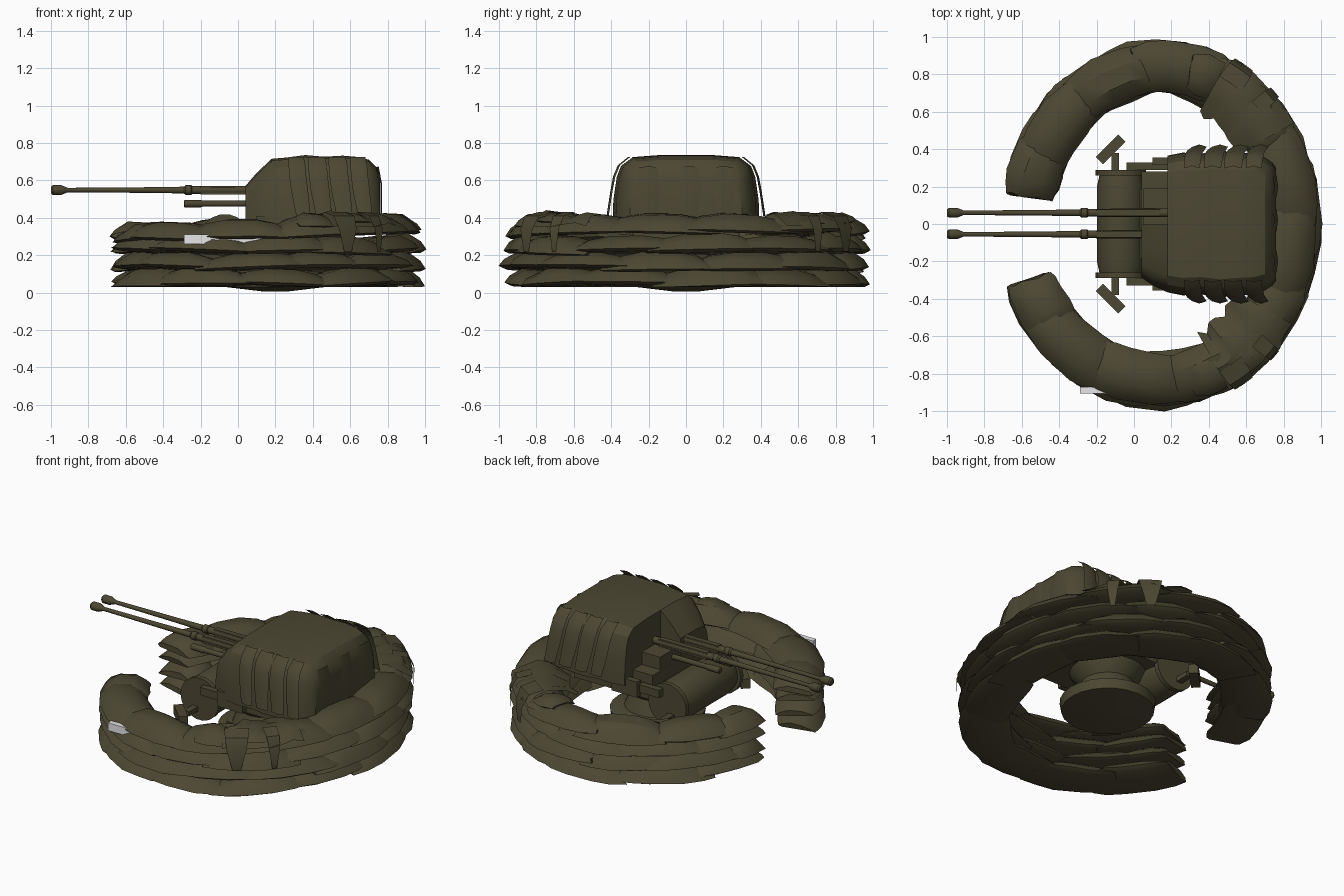
import bpy, bmesh, math, random
from mathutils import Vector, Matrix

random.seed(7)
if "Cube" in bpy.data.objects:
    bpy.data.objects.remove(bpy.data.objects["Cube"])


def material(name, rgb):
    m = bpy.data.materials.new(name)
    m.use_nodes = True
    m.diffuse_color = (*rgb, 1)
    m.node_tree.nodes["Principled BSDF"].inputs["Base Color"].default_value = (*rgb, 1)
    return m


OLIVE = material("olive drab", (0.073, 0.063, 0.032))
GREY = material("pale grey", (0.8, 0.8, 0.8))


def finish(bm, name, mat=OLIVE, angle=35, closed=True):
    if closed:
        bmesh.ops.recalc_face_normals(bm, faces=bm.faces)
    me = bpy.data.meshes.new(name)
    bm.to_mesh(me)
    bm.free()
    me.materials.append(mat)
    ob = bpy.data.objects.new(name, me)
    bpy.context.collection.objects.link(ob)
    bpy.ops.object.select_all(action="DESELECT")
    ob.select_set(True)
    bpy.context.view_layer.objects.active = ob
    bpy.ops.object.shade_smooth_by_angle(angle=math.radians(angle))


def loft(bm, rings, closed=True):
    """Skin a list of point rows; closed rows also get end caps."""
    rows = [[bm.verts.new(p) for p in r] for r in rings]
    n = len(rows[0])
    for a, b in zip(rows, rows[1:]):
        for j in range(n if closed else n - 1):
            k = (j + 1) % n
            bm.faces.new((a[j], a[k], b[k], b[j]))
    if closed:
        bm.faces.new(rows[0][::-1])
        bm.faces.new(rows[-1])


def lathe(name, axis, origin, profile, sides=12):
    """Turn (distance, radius) pairs round an axis."""
    rot = Vector((0, 0, 1)).rotation_difference(Vector(axis)).to_matrix()
    bm = bmesh.new()
    rings = []
    for d, r in profile:
        ring = [Vector((r * math.cos(i * math.tau / sides), r * math.sin(i * math.tau / sides), d))
                for i in range(sides)]
        rings.append([rot @ p + Vector(origin) for p in ring])
    loft(bm, rings)
    finish(bm, name)


def box(name, loc, size, turn=0, mat=OLIVE):
    bm = bmesh.new()
    m = Matrix.Translation(loc) @ Matrix.Rotation(turn, 4, "Z") @ Matrix.Diagonal((*size, 1))
    bmesh.ops.create_cube(bm, size=1, matrix=m)
    finish(bm, name, mat)


# Oval path of the emplacement wall, longer toward its open end
CX, B = 0.15, 0.84


def wall_point(t, off, z):
    c, s = math.cos(t), math.sin(t)
    a = 0.70 if c > 0 else 0.72 if s > 0 else 0.77
    n = Vector((c / a, s / B, 0)).normalized()
    return Vector((CX + a * c, B * s, z)) + n * off


# Sandbag: domed, flat-bottomed section swept along the oval, pinched at its ends
SECTION = [(-1, 0.06), (-0.8, 0.5), (-0.35, 0.95), (0.35, 0.95), (0.8, 0.5), (1, 0.06),
           (0.8, -0.1), (-0.8, -0.1)]
PINCH = [(0, 0.84, 0.35), (0.15, 0.96, 0.78), (0.35, 1.02, 1.0),
         (0.65, 1.02, 1.0), (0.85, 0.96, 0.78), (1, 0.84, 0.35)]


def sandbag(bm, t0, t1, z, half, height):
    shift = random.uniform(-0.014, 0.014)
    lean = random.uniform(-0.014, 0.014)
    slope = random.uniform(-0.025, 0.03)
    puff = random.uniform(0.92, 1.12) * height
    rings = []
    for f, w, h in PINCH:
        wob = random.uniform(0.95, 1.06)
        rings.append([wall_point(t0 + (t1 - t0) * f + random.uniform(-0.012, 0.012),
                                 shift + u * half * w * wob,
                                 max(0.03, z + v * puff * h + u * lean + slope * (f - 0.5)))
                      for u, v in SECTION])
    loft(bm, rings)


START, END = math.radians(-159), math.radians(170)
for layer in range(4):
    bm = bmesh.new()
    count = 11
    step = (END - START) / count
    for i in range(count + 1):
        a = START + step * (i - 0.5 * (layer % 2)) - random.uniform(0.02, 0.1)
        b = a + step + random.uniform(0.12, 0.2)
        a, b = max(a, START), min(b, END)
        if b - a > 0.15:
            rise = 0.028 * math.cos((a + b) / 2) if layer == 3 else 0
            sandbag(bm, a, b, 0.042 + 0.088 * layer + rise, 0.14, 0.092)
    finish(bm, f"sandbag_layer_{layer + 1}", angle=32)

# Loose bags on top of the rear shoulders
bm = bmesh.new()
for s in (1, -1):
    for mid, half in ((38, 0.1), (52, 0.12), (70, 0.11)):
        t = s * math.radians(mid)
        sandbag(bm, t - 0.13, t + 0.13, 0.365, half, 0.055)
finish(bm, "top_sandbags", angle=32)

# Crumpled netting over the shoulders with hanging strips
for s, side in ((1, "left"), (-1, "right")):
    bm = bmesh.new()
    rows = []
    for k in range(8):
        t = s * math.radians(34 + 4.5 * k)
        rows.append([wall_point(t, o + random.uniform(-0.025, 0.025), z + random.uniform(-0.015, 0.016))
                     for o, z in ((-0.2, 0.36), (-0.1, 0.41), (0, 0.425), (0.08, 0.405), (0.13, 0.36))])
    loft(bm, rows, closed=False)
    for mid, wide in ((60, 4.5), (46, 2.5)):
        rows = []
        for o, z, f in ((0.03, 0.43, 1.2), (0.12, 0.41, 1), (0.155, 0.34, 0.8), (0.155, 0.22, 0.35)):
            rows.append([wall_point(s * math.radians(mid + e * wide * f), o, z) for e in (-1, 0, 1)])
        loft(bm, rows, closed=False)
    finish(bm, f"netting_{side}", closed=False)

# Pale board showing between the bags
box("wall_board", (0, -0.888, 0.285), (0.58, 0.035, 0.05), mat=GREY)

# Pedestal and turntable
lathe("base_disc", (0, 0, 1), (0.2, 0, 0),
      [(0.005, 0.06), (0.03, 0.27), (0.09, 0.28), (0.11, 0.24)], 24)
lathe("pedestal", (0, 0, 1), (0.2, 0, 0), [(0.1, 0.2), (0.2, 0.16), (0.3, 0.24), (0.36, 0.25)], 20)
box("gun_cradle", (0.32, 0, 0.36), (0.56, 0.56, 0.16))
box("gun_mount", (0.12, 0.09, 0.47), (0.14, 0.2, 0.1))

# Tarpaulin-covered turret: arched half sections along x, set back on the left of the guns
ARCH = [(1.06, 0), (1.05, 0.35), (1.0, 0.7), (0.94, 0.86), (0.8, 0.97), (0.4, 1), (0, 1), (0, 0)]
STATIONS = [(0.04, 0.27, 0.57), (0.1, 0.31, 0.64), (0.18, 0.345, 0.715), (0.26, 0.36, 0.722),
            (0.36, 0.355, 0.735), (0.46, 0.37, 0.726), (0.56, 0.36, 0.732), (0.64, 0.355, 0.725),
            (0.70, 0.335, 0.71), (0.74, 0.31, 0.67), (0.76, 0.285, 0.60)]
LOW = 0.37
for s, first, side in ((1, 2, "left"), (-1, 0, "right")):
    bm = bmesh.new()
    loft(bm, [[(x, s * w * u, LOW + (h - LOW) * v) for u, v in ARCH] for x, w, h in STATIONS[first:]])
    finish(bm, f"turret_cover_{side}", angle=30)

# Slit flaps along both sides of the cover
for s, side in ((1, "left"), (-1, "right")):
    bm = bmesh.new()
    for x, wide in ((0.31, 0.09), (0.42, 0.1), (0.53, 0.1), (0.64, 0.09)):
        rows = []
        for y, z, f, lean in ((0.31, 0.725, 0.9, 0), (0.365, 0.68, 1, 0.005), (0.39, 0.62, 1, 0.01),
                              (0.405, 0.54, 1, 0.02), (0.425, 0.41, 0.85, 0.04)):
            rows.append([(x + lean + e * wide / 2 * f, s * (y - 0.012 * abs(e)), z) for e in (-1, 0, 1)])
        loft(bm, rows, closed=False)
    finish(bm, f"cover_flaps_{side}", closed=False)

# Raised folds across the rear panel
for y in (-0.2, 0.02, 0.2):
    bm = bmesh.new()
    loft(bm, [[(0.74, y - 0.05, 0.67), (0.752, y, 0.675), (0.74, y + 0.05, 0.67)],
              [(0.762, y - 0.06, 0.58), (0.77, y, 0.58), (0.762, y + 0.06, 0.58)],
              [(0.762, y - 0.03, 0.4), (0.77, y, 0.4), (0.762, y + 0.04, 0.4)]], closed=False)
    finish(bm, "rear_fold", closed=False)

# Cross drum ahead of the turret, with end flanges
lathe("front_drum", (0, 1, 0), (-0.07, 0, 0.285),
      [(-0.29, 0.1), (-0.29, 0.135), (-0.26, 0.135), (-0.26, 0.115), (-0.2, 0.128), (0.2, 0.128),
       (0.26, 0.115), (0.26, 0.135), (0.29, 0.135), (0.29, 0.1)], 18)

# Side brackets, rails and angled sight plates
for s, side in ((1, "left"), (-1, "right")):
    box(f"side_rail_{side}", (0.09, s * 0.31, 0.36), (0.26, 0.04, 0.05))
    box(f"side_frame_{side}", (0.19, s * 0.335, 0.36), (0.18, 0.04, 0.1))
    box(f"drum_arm_{side}", (-0.1, s * 0.33, 0.22), (0.04, 0.1, 0.03))
    box(f"sight_plate_{side}", (-0.125, s * 0.4, 0.21), (0.17, 0.055, 0.06), turn=s * math.radians(45))

# Twin guns: barrel with flared muzzle, sleeve, and recoil tube beneath
for y, side in ((0.06, "left"), (-0.055, "right")):
    lathe(f"barrel_{side}", (1, 0, 0), (0, y, 0.548),
          [(-1, 0.018), (-0.99, 0.026), (-0.945, 0.026), (-0.92, 0.016), (-0.91, 0.012),
           (-0.5, 0.015), (-0.29, 0.018), (-0.28, 0.026), (-0.25, 0.026), (-0.245, 0.021), (0.2, 0.023)])
    box(f"gun_sleeve_{side}", (-0.03, y, 0.548), (0.34, 0.034, 0.046))
    lathe(f"recoil_tube_{side}", (1, 0, 0), (0, y, 0.475),
          [(-0.29, 0.014), (-0.285, 0.02), (-0.2, 0.02), (-0.19, 0.016), (0.2, 0.016)])
